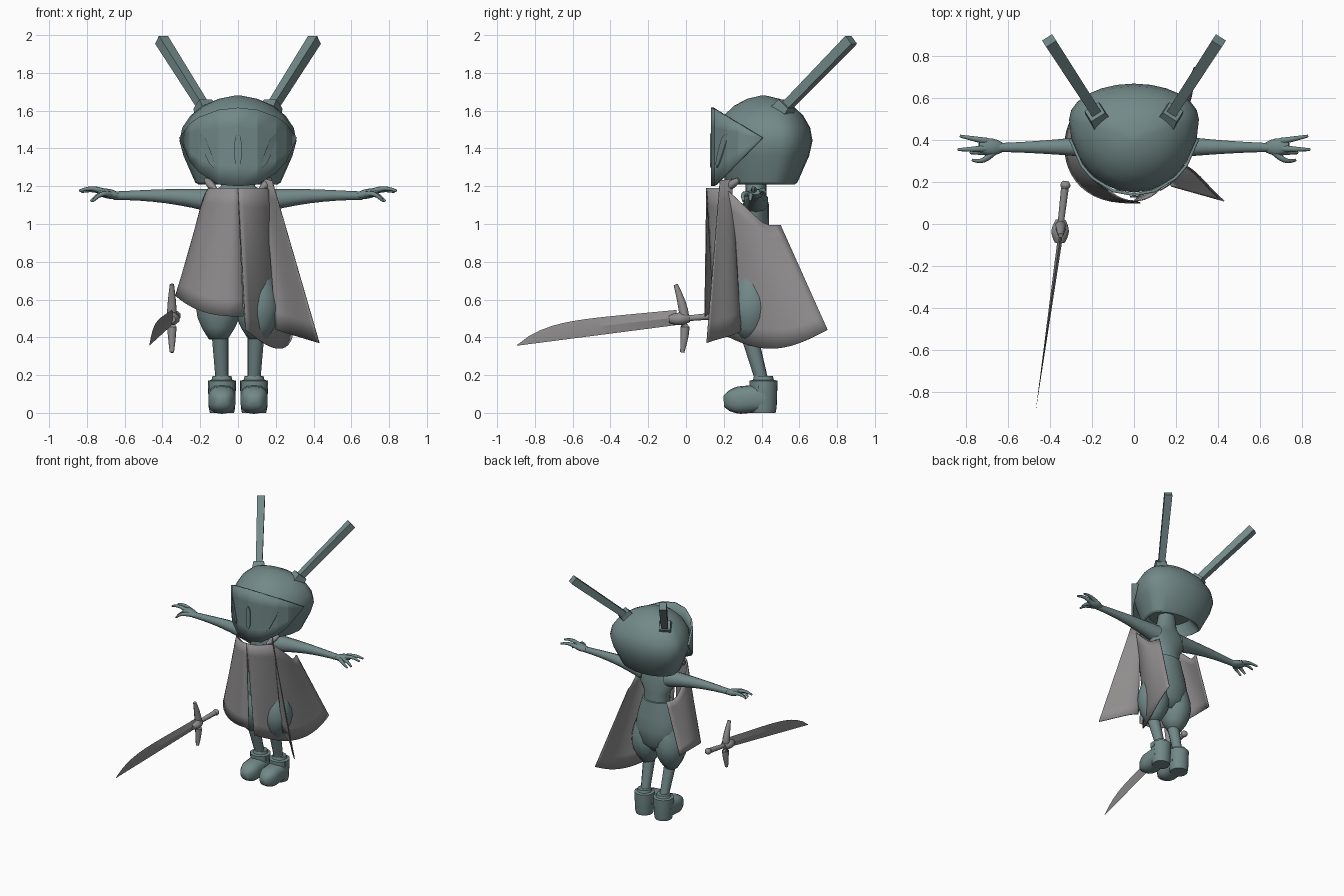
import bpy, bmesh
from math import sin, cos, pi, tau, sqrt, radians, copysign
from mathutils import Vector

cube = bpy.data.objects.get("Cube")
if cube:
    bpy.data.objects.remove(cube, do_unlink=True)


def material(name, red, green, blue):
    mat = bpy.data.materials.new(name)
    mat.use_nodes = True
    mat.diffuse_color = (red, green, blue, 1)
    mat.node_tree.nodes["Principled BSDF"].inputs["Base Color"].default_value = mat.diffuse_color
    return mat


TEAL = material("dull_teal", 0.17, 0.25, 0.25)
GREY = material("warm_grey", 0.28, 0.27, 0.27)


def build(name, rows, mat, closed=True, angle=40):
    """Skin rows of points; closed rows become capped rings."""
    bm = bmesh.new()
    grid = [[bm.verts.new(point) for point in row] for row in rows]
    count = len(grid[0])
    for near, far in zip(grid, grid[1:]):
        for i in range(count if closed else count - 1):
            j = (i + 1) % count
            bm.faces.new((near[i], near[j], far[j], far[i]))
    if closed:
        bm.faces.new(grid[0])
        bm.faces.new(grid[-1])
    bmesh.ops.recalc_face_normals(bm, faces=bm.faces)
    mesh = bpy.data.meshes.new(name)
    bm.to_mesh(mesh)
    bm.free()
    mesh.materials.append(mat)
    part = bpy.data.objects.new(name, mesh)
    bpy.context.collection.objects.link(part)
    bpy.ops.object.select_all(action='DESELECT')
    part.select_set(True)
    bpy.context.view_layer.objects.active = part
    bpy.ops.object.shade_smooth_by_angle(angle=radians(angle))
    return part


def thicken(part, amount):
    shell = part.modifiers.new("thickness", 'SOLIDIFY')
    shell.thickness = amount
    shell.offset = 0


def taper(first, last):
    return lambda u: first + (last - first) * u


def swell(ends, extra):
    return lambda u: ends + extra * sin(pi * u)


def limb(name, start, end, radius, mat=TEAL, side=1, sides=10, steps=8,
         flat=1, bend=(0, 0, 0), boxy=1, angle=60):
    """Sweep a ring from start to end, bowed by bend; side mirrors it."""
    start, end, bend = Vector(start), Vector(end), Vector(bend)
    rows = []
    for k in range(steps + 1):
        u = k / steps
        centre = start.lerp(end, u) + bend * sin(pi * u)
        turn = (end - start + bend * pi * cos(pi * u)).to_track_quat('Z', 'Y')
        ring = []
        for i in range(sides):
            c, s = cos(tau * (i + 0.5) / sides), sin(tau * (i + 0.5) / sides)
            across = copysign(abs(c) ** boxy, c)
            up = flat * copysign(abs(s) ** boxy, s)
            point = centre + turn @ Vector((across, up, 0)) * radius(u)
            ring.append((point.x * side, point.y, point.z))
        rows.append(ring)
    return build(name, rows, mat, angle=angle)


def oval(x, y, z, width, depth, skew=0, sides=24):
    """Level ring; skew moves its widest line backward."""
    angles = [tau * i / sides for i in range(sides)]
    return [(x + width * cos(a), y + skew + (depth - copysign(skew, sin(a))) * sin(a), z)
            for a in angles]


def drape(name, top, bottom):
    """Cloth between a top edge and a hem."""
    rows = [[top(v / 16).lerp(bottom(v / 16), u / 8) for v in range(17)] for u in range(9)]
    thicken(build(name, rows, GREY, closed=False, angle=80), 0.006)


# Helmet: hollow underside, flaring jaw, round dome
def helmet_ring(z, scale, y=0.41):
    return oval(0, y, z, 0.31 * scale, 0.26 * scale, 0.09 * scale)


dome = [radians(a) for a in range(0, 90, 17)]
build("helmet", [helmet_ring(1.3, 0.5, 0.38), helmet_ring(1.21, 0.68, 0.4),
                 helmet_ring(1.22, 0.73, 0.4), helmet_ring(1.36, 0.93)]
      + [helmet_ring(1.44 + 0.24 * sin(a), cos(a) ** 1.12) for a in dome], TEAL, angle=30)


# Visor plate wrapped round the front, its edges meeting in a point at each side
def visor_point(x, z, out=0):
    return (x, 0.5 - (0.36 + out) * sqrt(1 - (x / 0.316) ** 2), z)


def visor_column(x, u):
    back = visor_point(x, 0)[1] - 0.15
    return visor_point(x, taper(1.2 + max(0, back), 1.61 - 0.6 * back)(u))


edges = [-0.305, -0.25, -0.2, -0.1, 0, 0.1, 0.2, 0.25, 0.305]
visor = build("visor", [[visor_column(x, v / 4) for x in edges] for v in range(5)],
              TEAL, closed=False, angle=15)
thicken(visor, 0.014)

# Eye slots as thin raised plates
for side, name in ((-1, "right_slot"), (0, "middle_slot"), (1, "left_slot")):
    rows = []
    for k in range(-4, 5):
        u = k / 4
        half = 0.018 * sqrt(1.03 - u ** 4)
        x, z = side * (0.165 + 0.035 * u), 1.39 + 0.09 * u
        rows.append([visor_point(x + shift * half, z, out) for shift, out in
                     ((-1, 0.006), (1, 0.006), (1, 0.013), (-1, 0.013))])
    build(name, rows, TEAL, angle=20)

# Torso, neck and seat of the shorts
torso = [(0.85, 0.1, 0.08), (1, 0.11, 0.07), (1.1, 0.17, 0.07), (1.15, 0.17, 0.055),
         (1.2, 0.09, 0.055), (1.32, 0.06, 0.06)]
build("torso", [oval(0, 0.37, *level) for level in torso], TEAL, angle=60)
seat = [(0.52, 0.06, 0.05), (0.58, 0.15, 0.1), (0.7, 0.18, 0.115), (0.8, 0.16, 0.105),
        (0.93, 0.12, 0.09), (0.935, 0.1, 0.07)]
build("shorts_seat", [oval(0, 0.365, *level) for level in seat], TEAL, angle=60)

for side, word in ((1, "left_"), (-1, "right_")):
    # Leg and boot
    limb(word + "shorts_leg", (0.1, 0.36, 0.84), (0.105, 0.335, 0.39),
         lambda u: 0.05 + 0.07 * sin(pi * u ** 1.4), side=side, sides=14)
    limb(word + "shin", (0.095, 0.33, 0.43), (0.083, 0.41, 0.14), taper(0.046, 0.033), side=side)
    boot_x = 0.085 * side
    build(word + "boot_shaft", [oval(boot_x, 0.41, z, r, r) for z, r in
          ((0, 0.064), (0.03, 0.07), (0.17, 0.075), (0.175, 0.055), (0.195, 0.05))], TEAL)
    limb(word + "boot_toe", (0.085, 0.2, 0.06), (0.085, 0.42, 0.08),
         lambda u: 0.03 + 0.043 * min(1, 3 * u) ** 0.6, side=side, sides=14, boxy=0.75)
    limb(word + "boot_strap", (0.012, 0.4, 0.15), (0.16, 0.4, 0.15), taper(0.028, 0.028),
         side=side, sides=4, steps=1, angle=20)

    # Arm, palm and fingers
    limb(word + "arm", (0.1, 0.37, 1.12), (0.66, 0.365, 1.15),
         lambda u: 0.022 + 0.045 * (1 - u) ** 2 + 0.004 * sin(pi * u), side=side,
         bend=(0, 0, 0.012))
    limb(word + "palm", (0.63, 0.365, 1.15), (0.74, 0.37, 1.17), swell(0.025, 0.018),
         side=side, flat=0.6)
    fingers = {"outer_finger": ((0.7, 0.395, 1.165), (0.83, 0.42, 1.17), 0.012),
               "middle_finger": ((0.71, 0.36, 1.17), (0.84, 0.355, 1.175), 0.015),
               "curled_finger": ((0.7, 0.345, 1.16), (0.78, 0.34, 1.12), 0.01),
               "thumb": ((0.67, 0.345, 1.155), (0.77, 0.305, 1.12), 0.02)}
    for finger, (root, tip, arch) in fingers.items():
        limb(word + finger, root, tip, taper(0.018, 0.007), side=side, sides=7,
             bend=(0, -arch if finger == "thumb" else 0, arch))

    # Horn in its square socket
    limb(word + "horn_socket", (0.165, 0.5, 1.585), (0.187, 0.535, 1.635), taper(0.068, 0.055),
         side=side, sides=4, steps=1, angle=20)
    limb(word + "horn", (0.175, 0.52, 1.61), (0.405, 0.875, 1.975), taper(0.034, 0.04),
         side=side, sides=4, steps=1, angle=20)

    # Knot holding the cloak
    limb(word + "cloak_knot", (0.12, 0.2, 1.18), (0.17, 0.28, 1.235), swell(0.012, 0.01),
         mat=GREY, side=side, sides=8)


# Cloak: right half, left half and a loose flap
def swing(v):
    return radians(90 - 120 * v)


def collar(v, side):
    a = swing(v)
    rise = max(-0.3, min(1, 1.6 * sin(a)))
    return Vector((side * 0.2 * cos(a), 0.37 - 0.26 * sin(a), 1.04 + 0.15 * rise))


def right_hem(v):
    a = swing(v)
    return Vector((0.03 - 0.36 * abs(cos(a)) ** 0.7, 0.37 - 0.27 * sin(a),
                   0.62 - 0.11 * sin(a) ** 2))


def left_hem(v):
    return Vector((0.04 + 0.25 * sin(pi * v / 2), 0.15 + 0.6 * v, 0.44 - 0.1 * sin(pi * v)))


drape("cloak_right", lambda v: collar(v, -1), right_hem)
drape("cloak_left", lambda v: collar(v, 1), left_hem)
drape("cloak_flap",
      lambda v: Vector((0.14, 0.24, 1.24)).lerp(Vector((0.18, 0.18, 1.23)), v),
      lambda v: Vector((0.2, 0.29 + 0.05 * sin(pi * v), 0.44)).lerp(Vector((0.43, 0.11, 0.37)), v))

# Sword: diamond-section blade curving to a point, guard, grip and pommel
rows = []
for k in range(15):
    u = k / 14.1
    height = (0.08 + 0.03 * u) * (1 - u ** 6)
    x, y, low = -0.35 - 0.12 * u, -0.05 - 0.85 * u, 0.465 - 0.11 * u
    thick, mid = 0.012 * (1 - u), low + height / 2
    rows.append([(x - thick, y, mid), (x, y, low), (x + thick, y, mid), (x, y, low + height)])
build("sword_blade", rows, GREY, angle=15)
limb("sword_guard", (-0.35, -0.055, 0.68), (-0.35, -0.02, 0.32), swell(0.012, 0.016),
     mat=GREY, sides=8, bend=(0, 0.03, 0))
limb("sword_collar", (-0.355, -0.09, 0.495), (-0.35, 0.02, 0.5), swell(0.025, 0.02),
     mat=GREY, sides=8, flat=0.8)
limb("sword_grip", (-0.35, 0, 0.5), (-0.33, 0.17, 0.515), taper(0.016, 0.02), mat=GREY, sides=8)
limb("sword_pommel", (-0.33, 0.165, 0.515), (-0.325, 0.205, 0.515), swell(0.014, 0.012),
     mat=GREY, sides=8)
